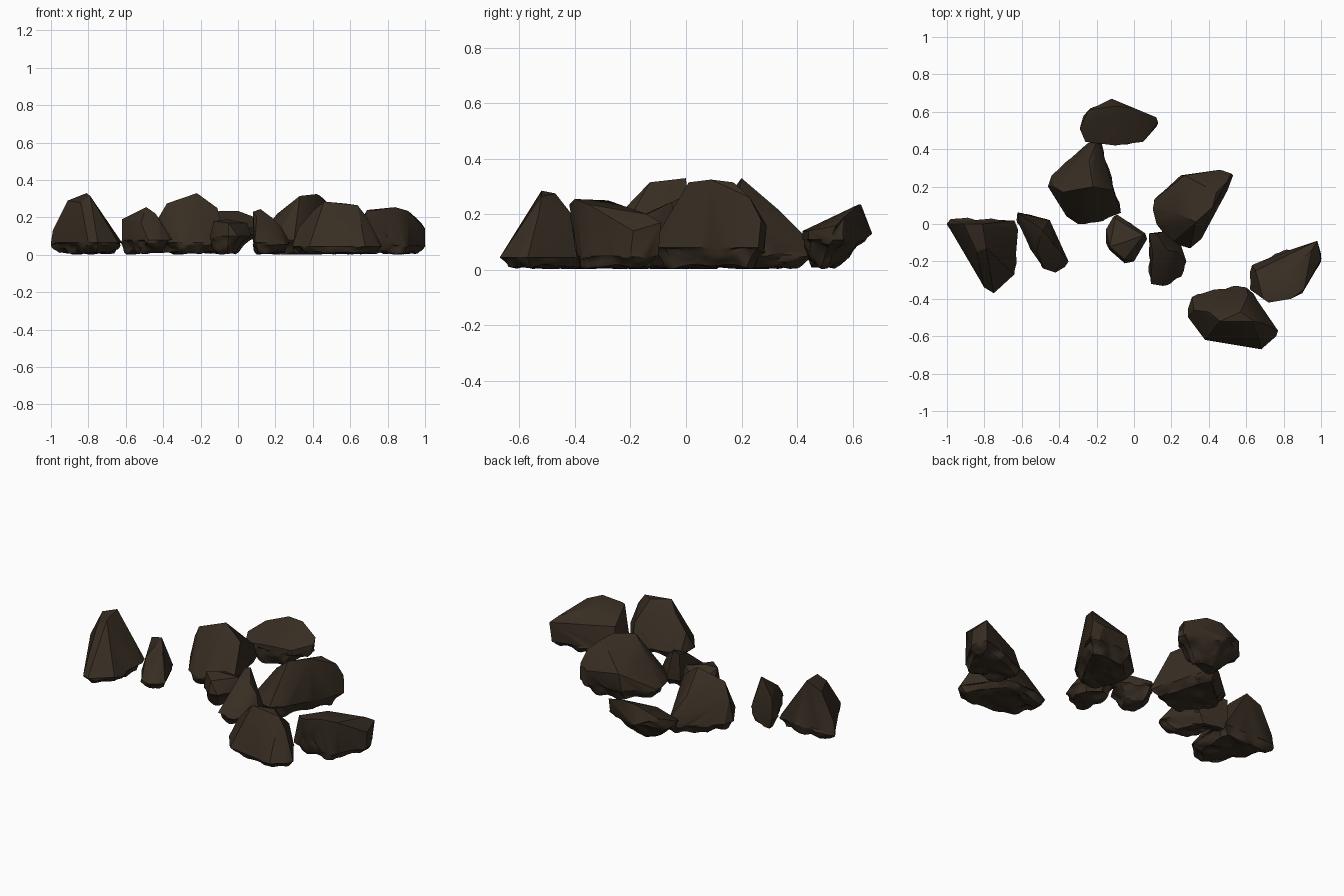
import bpy, bmesh, math
from mathutils import Vector, noise

stone = bpy.data.materials.new("dark brown stone")
stone.diffuse_color = (0.038, 0.026, 0.016, 1)


def rock(name, rim, top, rim_z=0.06, shrink=0.75, shift=(0, 0)):
    """Chiselled boulder: hull of a widest outline, a narrower base and crest points; lumpy underside."""
    cx = sum(p[0] for p in rim) / len(rim)
    cy = sum(p[1] for p in rim) / len(rim)
    bm = bmesh.new()
    for x, y in rim:
        bm.verts.new((x, y, rim_z))
        bm.verts.new((cx + (x - cx) * shrink + shift[0], cy + (y - cy) * shrink + shift[1], 0.012))
    for p in top:
        bm.verts.new(p)
    bmesh.ops.convex_hull(bm, input=bm.verts[:])
    bmesh.ops.delete(bm, geom=[v for v in bm.verts if not v.link_faces], context='VERTS')
    # lumpy, worn underside
    for cuts in (3, 1):
        bm.normal_update()
        under = {e for f in bm.faces if f.normal.z < -0.15 for e in f.edges}
        bmesh.ops.subdivide_edges(bm, edges=list(under), cuts=cuts, use_grid_fill=True)
        bmesh.ops.triangulate(bm, faces=[f for f in bm.faces if len(f.verts) > 4])
    bm.normal_update()
    for v in bm.verts:
        if all(f.normal.z < -0.1 for f in v.link_faces):
            n = noise.noise(v.co * 11) + 0.4 * noise.noise(v.co * 23)
            v.co += v.normal * n * 0.025
            v.co.z = max(v.co.z, 0.003)
    bmesh.ops.dissolve_degenerate(bm, dist=0.0005, edges=bm.edges[:])
    bmesh.ops.recalc_face_normals(bm, faces=bm.faces[:])
    me = bpy.data.meshes.new(name)
    bm.to_mesh(me)
    bm.free()
    me.materials.append(stone)
    ob = bpy.data.objects.new(name, me)
    bpy.context.collection.objects.link(ob)
    bpy.ops.object.select_all(action='DESELECT')
    ob.select_set(True)
    bpy.context.view_layer.objects.active = ob
    bpy.ops.object.shade_smooth_by_angle(angle=math.radians(28))


# left end of the cluster
rock("left_peak_rock",
     [(-1, 0), (-.98, .02), (-.64, .02), (-.62, -.03), (-.64, -.27), (-.75, -.37), (-.80, -.34), (-.87, -.22)],
     [(-.81, 0, .33), (-.79, -.13, .315), (-.91, 0, .29), (-.99, 0, .13), (-.84, -.15, .28)], .065, .78, (0, .02))
rock("left_small_rock",
     [(-.62, .06), (-.45, .02), (-.35, -.2), (-.37, -.23), (-.42, -.26), (-.48, -.24), (-.55, -.14), (-.62, .01)],
     [(-.62, .06, .19), (-.49, -.03, .255), (-.44, -.09, .22), (-.59, .02, .2), (-.52, -.14, .17), (-.41, -.15, .17)],
     .08, .65, (-.02, .05))

# middle and back
rock("middle_rock",
     [(-.46, .2), (-.44, .26), (-.25, .43), (-.2, .46), (-.18, .43), (-.07, .06), (-.2, .01), (-.3, 0), (-.36, .04)],
     [(-.22, .2, .33), (-.38, .17, .275), (-.11, .18, .25), (-.43, .2, .19), (-.24, .34, .21), (-.2, .44, .11)],
     .065, .78, (0, -.01))
rock("back_rock",
     [(-.29, .51), (-.27, .58), (-.12, .64), (.11, .57), (.12, .52), (.05, .44), (-.1, .42), (-.26, .44)],
     [(-.24, .61, .18), (-.1, .63, .235), (-.12, .67, .13), (.12, .57, .19), (.13, .54, .16), (0, .62, .235),
      (-.29, .51, .14), (-.1, .42, .14), (.05, .44, .14)], .11, .38, (0, -.03))
rock("centre_small_rock",
     [(-.15, -.03), (-.15, -.1), (-.11, .04), (-.09, .05), (.06, -.05), (.07, -.08), (0, -.2), (-.05, -.21), (-.13, -.14)],
     [(-.05, -.19, .17), (-.13, -.12, .18), (.05, -.06, .17), (-.06, -.1, .19), (-.1, .03, .13)], .1, .5)
rock("right_back_rock",
     [(.10, .08), (.11, .13), (.25, .26), (.48, .28), (.53, .26), (.5, .18), (.36, -.08), (.3, -.13), (.2, -.1), (.12, 0)],
     [(.33, .01, .315), (.42, .09, .325), (.5, .23, .26), (.44, .17, .315), (.21, .07, .22), (.52, .27, .18),
      (.27, .26, .18), (.46, .29, .16)], .08, .76)

# right front
rock("right_small_rock",
     [(.08, -.06), (.16, -.04), (.25, -.11), (.28, -.2), (.25, -.28), (.15, -.33), (.09, -.32)],
     [(.08, -.05, .23), (.12, -.05, .245), (.18, -.14, .2), (.1, -.15, .2), (.23, -.15, .15), (.16, -.28, .11)],
     .065, .75)
rock("front_rock",
     [(.29, -.45), (.31, -.39), (.43, -.35), (.6, -.34), (.64, -.38), (.77, -.57), (.76, -.6), (.68, -.67),
      (.38, -.62), (.29, -.5)],
     [(.46, -.52, .285), (.57, -.47, .275), (.64, -.52, .265), (.4, -.47, .235), (.69, -.53, .2), (.61, -.38, .16),
      (.32, -.46, .14)], .045, .85)
rock("right_end_rock",
     [(.62, -.35), (.63, -.22), (.8, -.15), (.97, -.1), (1, -.2), (.9, -.37), (.84, -.39), (.7, -.39)],
     [(.69, -.4, .24), (.72, -.42, .235), (.84, -.4, .255), (.91, -.35, .235), (.98, -.09, .17), (1, -.19, .14),
      (.95, -.14, .2), (.8, -.28, .25), (.65, -.25, .17)], .05, .82)
